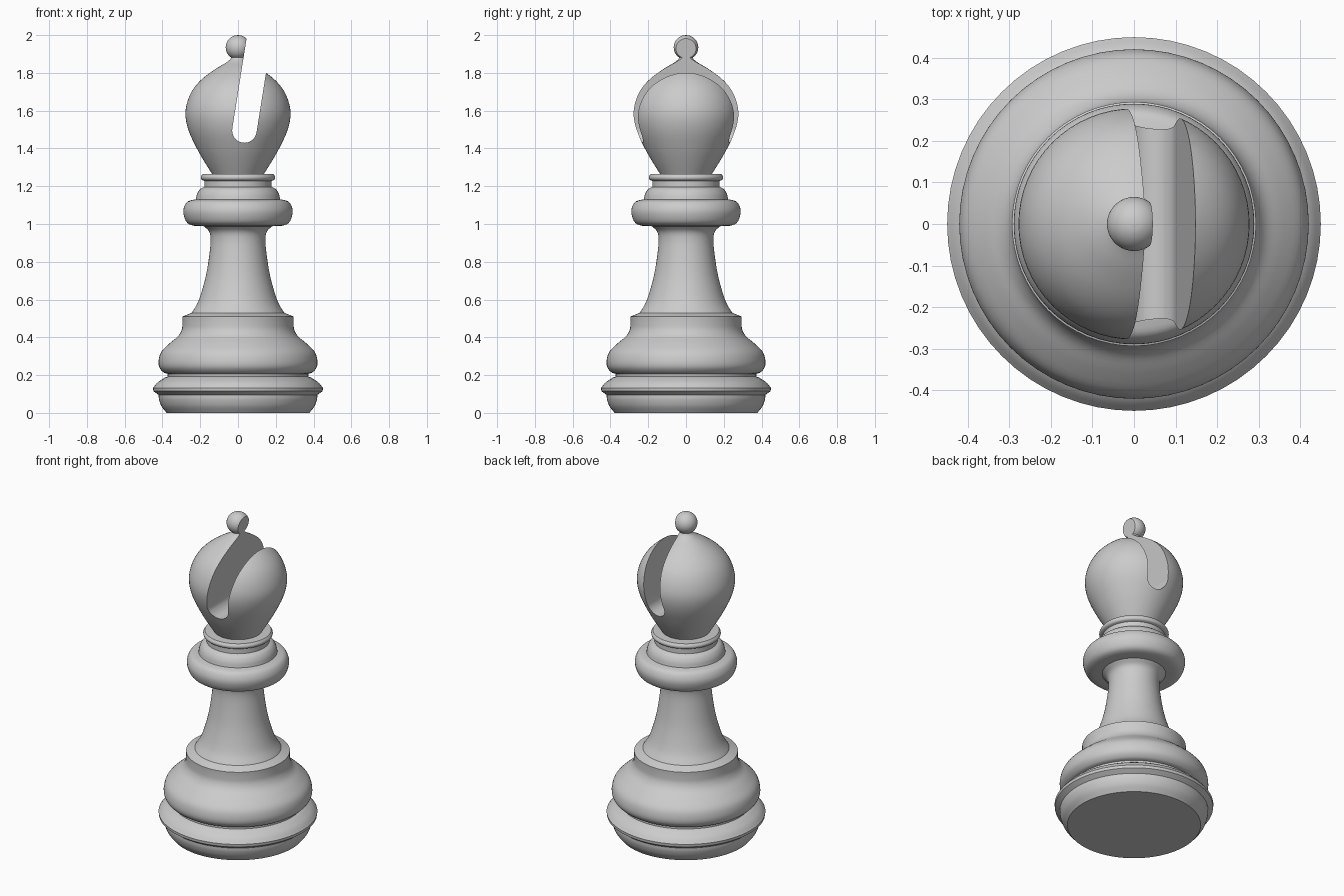
import bpy, bmesh, math
from mathutils import Vector

if "Cube" in bpy.data.objects:
    bpy.data.objects.remove(bpy.data.objects["Cube"])

SEGMENTS = 64


def smooth_run(points, steps=4):
    """Catmull-Rom curve through (radius, height) points."""
    p = [Vector(q) for q in points]
    if len(p) < 3:
        return p
    p = [2 * p[0] - p[1]] + p + [2 * p[-1] - p[-2]]
    out = []
    for a, b, c, d in zip(p, p[1:], p[2:], p[3:]):
        for i in range(steps):
            t = i / steps
            out.append(0.5 * (2 * b + (c - a) * t + (2 * a - 5 * b + 4 * c - d) * t * t
                              + (3 * b - a - 3 * c + d) * t ** 3))
    return out + [p[-2]]


def finish(obj):
    bpy.ops.object.select_all(action='DESELECT')
    bpy.context.view_layer.objects.active = obj
    obj.select_set(True)
    bpy.ops.object.shade_smooth_by_angle(angle=math.radians(35))


def lathe(name, runs):
    """Revolve smooth runs; hard corners fall where runs meet."""
    profile = []
    for run in runs:
        for q in smooth_run(run):
            if not profile or (q - profile[-1]).length > 1e-4:
                profile.append(q)
    bm = bmesh.new()
    verts = [bm.verts.new((max(r, 0), 0, z)) for r, z in profile]
    edges = [bm.edges.new(e) for e in zip(verts, verts[1:])]
    bmesh.ops.spin(bm, geom=verts + edges, cent=(0, 0, 0), axis=(0, 0, 1),
                   angle=math.tau, steps=SEGMENTS, use_duplicate=False)
    bmesh.ops.remove_doubles(bm, verts=bm.verts, dist=1e-5)
    bmesh.ops.recalc_face_normals(bm, faces=bm.faces)
    mesh = bpy.data.meshes.new(name)
    bm.to_mesh(mesh)
    bm.free()
    obj = bpy.data.objects.new(name, mesh)
    bpy.context.collection.objects.link(obj)
    return obj


# Foot, flange, groove and round bulge
base = lathe("base", [
    [(0, 0), (0.378, 0)],
    [(0.378, 0), (0.405, 0.035), (0.418, 0.07), (0.42, 0.095)],
    [(0.42, 0.095), (0.448, 0.115)],
    [(0.448, 0.115), (0.45, 0.132)],
    [(0.45, 0.132), (0.425, 0.162), (0.385, 0.188)],
    [(0.385, 0.188), (0.372, 0.192)],
    [(0.372, 0.192), (0.372, 0.207)],
    [(0.372, 0.207), (0.395, 0.215), (0.417, 0.242), (0.42, 0.28), (0.405, 0.325),
     (0.36, 0.37), (0.318, 0.405), (0.298, 0.44), (0.294, 0.475), (0.294, 0.51)],
    [(0.294, 0.51), (0.245, 0.53)],
])

# Concave stem
stem = lathe("stem", [
    [(0.245, 0.53), (0.215, 0.58), (0.19, 0.65), (0.167, 0.74), (0.15, 0.85),
     (0.145, 0.92), (0.153, 0.96), (0.18, 0.988)],
])

# Collar roll, stepped shoulder and thin ring
collar = lathe("collar", [
    [(0.18, 0.988), (0.24, 0.992), (0.272, 1.01), (0.288, 1.05), (0.287, 1.085),
     (0.268, 1.118), (0.23, 1.13)],
    [(0.23, 1.13), (0.223, 1.13)],
    [(0.223, 1.13), (0.216, 1.16), (0.2, 1.185), (0.178, 1.197)],
    [(0.178, 1.197), (0.178, 1.228)],
    [(0.178, 1.228), (0.193, 1.235), (0.197, 1.249), (0.188, 1.264)],
    [(0.188, 1.264), (0.13, 1.266)],
])

# Head with ball finial
ball = [(0.065 * math.cos(a), 1.935 + 0.065 * math.sin(a))
        for a in (math.radians(-56 + 146 * i / 8) for i in range(9))]
head = lathe("head", [
    [(0, 1.266), (0.138, 1.266)],
    [(0.138, 1.266), (0.178, 1.33), (0.218, 1.4), (0.26, 1.49), (0.278, 1.57),
     (0.27, 1.64), (0.24, 1.71), (0.19, 1.768), (0.12, 1.82), (0.065, 1.853),
     (0.04, 1.872)],
    [(0.04, 1.872), ball[0]],
    ball,
])

# Slanted round-bottomed slot
radius, tilt = 0.065, math.radians(9)
section = [(radius * math.cos(a), radius * math.sin(a))
           for a in (math.pi + math.pi * i / 16 for i in range(17))]
section += [(radius, 0.9), (-radius, 0.9)]
bm = bmesh.new()
face = bm.faces.new([bm.verts.new((x, -0.5, z)) for x, z in section])
side = bmesh.ops.extrude_face_region(bm, geom=[face])
bmesh.ops.translate(bm, vec=(0, 1, 0),
                    verts=[g for g in side["geom"] if isinstance(g, bmesh.types.BMVert)])
bmesh.ops.recalc_face_normals(bm, faces=bm.faces)
slot_mesh = bpy.data.meshes.new("slot_cutter")
bm.to_mesh(slot_mesh)
bm.free()
slot = bpy.data.objects.new("slot_cutter", slot_mesh)
bpy.context.collection.objects.link(slot)
slot.location = (0.034, 0, 1.495)
slot.rotation_euler = (0, tilt, 0)
slot.hide_render = True
bpy.context.view_layer.update()

cut = head.modifiers.new("slot", 'BOOLEAN')
cut.operation = 'DIFFERENCE'
cut.solver = 'EXACT'
cut.object = slot
bpy.context.view_layer.objects.active = head
bpy.ops.object.modifier_apply(modifier=cut.name)
bpy.data.objects.remove(slot)

for part in (base, stem, collar, head):
    finish(part)
